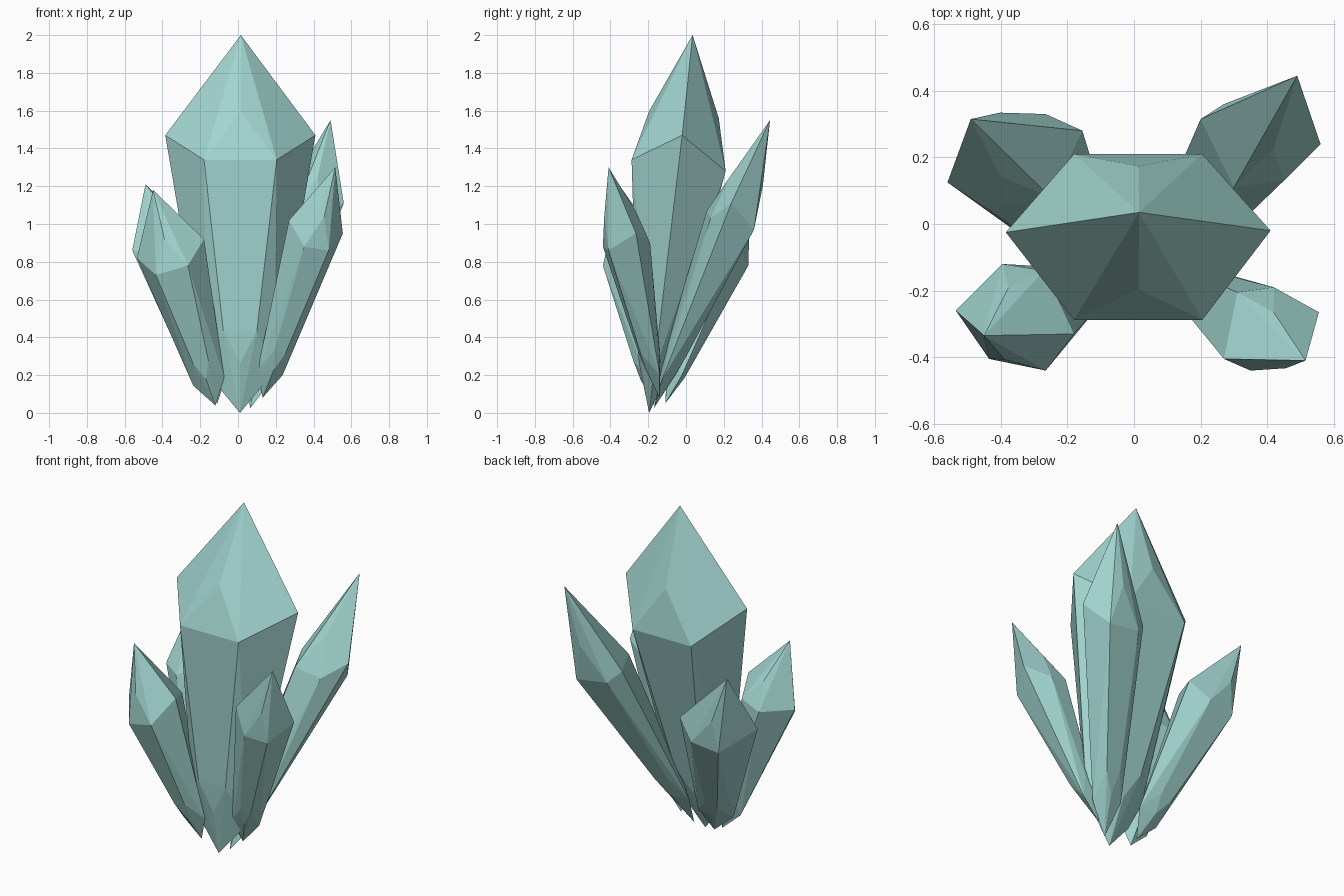
import bpy, bmesh
from mathutils import Vector

if "Cube" in bpy.data.objects:
    bpy.data.objects.remove(bpy.data.objects["Cube"])

mat = bpy.data.materials.new("pale_teal")
mat.diffuse_color = (0.36, 0.66, 0.62, 1)
mat.use_nodes = True
mat.node_tree.nodes["Principled BSDF"].inputs["Base Color"].default_value = mat.diffuse_color


def ridge(tip, a, b, centre):
    # point that breaks the broad facet between a tip and a shoulder edge
    mid = (a + b) / 2
    out = mid - centre
    out.z = 0
    return tip.lerp(mid, 0.61) + out * 0.13


def crystal(name, base, tip, ring):
    # ring = six shoulder corners: side, front, front, side, back, back
    base, tip = Vector(base), Vector(tip)
    ring = [Vector(p) for p in ring]
    centre = sum(ring, Vector()) / 6
    length = (tip - base).length
    axis = (tip - base).normalized()
    low = []
    for i, p in enumerate(ring):
        d = p - centre
        d -= axis * d.dot(axis)
        height = 0.11 if i in (0, 3) else 0.21
        low.append(base + axis * length * height + d * 0.46)
    low_centre = sum(low, Vector()) / 6
    pts = [base, tip] + ring + low
    for end, r, c in ((tip, ring, centre), (base, low, low_centre)):
        pts += [ridge(end, r[1], r[2], c), ridge(end, r[4], r[5], c)]

    bm = bmesh.new()
    for p in pts:
        bm.verts.new(p)
    res = bmesh.ops.convex_hull(bm, input=bm.verts[:])
    loose = [v for v in bm.verts if not v.link_faces]
    bmesh.ops.delete(bm, geom=loose, context='VERTS')
    bmesh.ops.dissolve_limit(bm, angle_limit=0.03, verts=bm.verts[:], edges=bm.edges[:])
    bmesh.ops.recalc_face_normals(bm, faces=bm.faces[:])
    me = bpy.data.meshes.new(name)
    bm.to_mesh(me)
    bm.free()
    me.materials.append(mat)
    bpy.context.collection.objects.link(bpy.data.objects.new(name, me))


# large central crystal
crystal("main_crystal", (0.01, -0.195, 0), (0.015, 0.035, 2.0),
        [(-0.385, -0.025, 1.47), (-0.18, -0.288, 1.34), (0.205, -0.288, 1.34),
         (0.41, -0.02, 1.47), (0.205, 0.21, 1.28), (-0.18, 0.21, 1.28)])

# four smaller crystals leaning outwards
crystal("front_left_crystal", (-0.12, -0.17, 0.04), (-0.45, -0.335, 1.18),
        [(-0.535, -0.26, 0.82), (-0.435, -0.405, 0.73), (-0.265, -0.44, 0.78),
         (-0.18, -0.33, 0.92), (-0.27, -0.14, 0.86), (-0.395, -0.12, 0.82)])
crystal("front_right_crystal", (0.13, -0.14, 0.08), (0.515, -0.41, 1.3),
        [(0.555, -0.265, 0.95), (0.48, -0.41, 0.86), (0.35, -0.44, 0.88),
         (0.27, -0.405, 1.02), (0.31, -0.205, 0.93), (0.42, -0.19, 0.9)])
crystal("back_right_crystal", (0.065, -0.17, 0.025), (0.49, 0.445, 1.55),
        [(0.56, 0.24, 1.11), (0.45, 0.13, 1.03), (0.3, 0.11, 1.07),
         (0.2, 0.315, 1.07), (0.27, 0.36, 1.0), (0.47, 0.36, 0.97)])
crystal("back_left_crystal", (-0.11, -0.11, 0.05), (-0.49, 0.315, 1.21),
        [(-0.56, 0.125, 0.86), (-0.44, 0.045, 0.85), (-0.25, 0.08, 0.92),
         (-0.155, 0.28, 0.88), (-0.265, 0.33, 0.78), (-0.43, 0.31, 0.75)])
